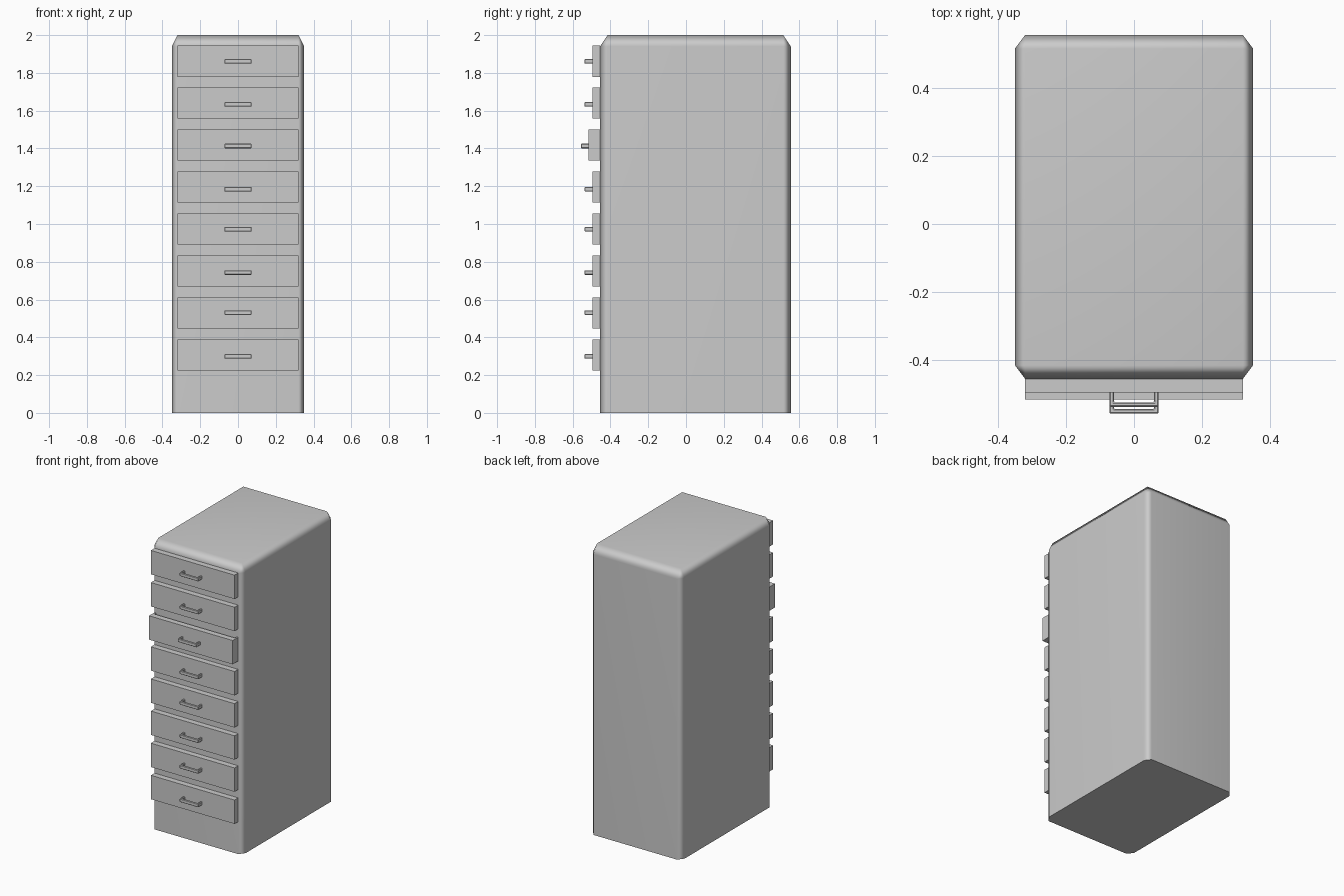
import bpy, bmesh
from mathutils import Vector

if "Cube" in bpy.data.objects:
    bpy.data.objects.remove(bpy.data.objects["Cube"])

FRONT = -0.455      # y of the cabinet's front face
PANEL = 0.04        # drawer front thickness


def finish(name, bm, smooth=False):
    bmesh.ops.recalc_face_normals(bm, faces=bm.faces)
    me = bpy.data.meshes.new(name)
    bm.to_mesh(me)
    bm.free()
    for p in me.polygons:
        p.use_smooth = smooth
    ob = bpy.data.objects.new(name, me)
    bpy.context.collection.objects.link(ob)
    return ob


def add_box(bm, lo, hi):
    lo, hi = Vector(lo), Vector(hi)
    verts = bmesh.ops.create_cube(bm, size=1)["verts"]
    bmesh.ops.scale(bm, vec=hi - lo, verts=verts)
    bmesh.ops.translate(bm, vec=(lo + hi) / 2, verts=verts)


# Cabinet body: chamfered on all edges except the bottom; the chamfer
# differs per axis, so bevel by 1 in a stretched space and scale back
dims = (0.70, 1.01, 2.0)
chamfer = (0.03, 0.04, 0.06)
bm = bmesh.new()
bmesh.ops.create_cube(bm, size=1)
bmesh.ops.scale(bm, vec=[d / c for d, c in zip(dims, chamfer)], verts=bm.verts)
edges = [e for e in bm.edges if max(v.co.z for v in e.verts) > 0]
bmesh.ops.bevel(bm, geom=edges, offset=1, segments=1, affect='EDGES', profile=0.5)
bmesh.ops.scale(bm, vec=chamfer, verts=bm.verts)
bmesh.ops.translate(bm, vec=(0, 0.05, 1), verts=bm.verts)
for e in bm.edges:
    if all(v.co.z < 0.001 for v in e.verts):
        e.smooth = False
body = finish("cabinet_body", bm, smooth=True)
wn = body.modifiers.new("weighted_normals", 'WEIGHTED_NORMAL')
wn.keep_sharp = True


def drawer(i, z, pull):
    w, h, t = 0.32, 0.0825, 0.012
    y0 = FRONT - PANEL - pull
    bm = bmesh.new()
    add_box(bm, (-w, y0, z - h), (w, y0 + PANEL, z + h))
    if pull:
        # open tray behind a drawer that is slightly pulled out
        y1, y2 = y0 + PANEL, FRONT + 0.02
        add_box(bm, (-w, y1, z - h), (w, y2, z - h + t))
        for x in (-w, w - t):
            add_box(bm, (x, y1, z - h), (x + t, y2, z + h))
    finish(f"drawer_{i}", bm)


def handle(i, z, pull):
    # U-shaped pull: outline in plan, extruded upwards, edges eased
    a, t, d, h = 0.072, 0.013, 0.042, 0.024
    y = FRONT - PANEL - pull
    outline = [(-a, 0), (-a, -d), (a, -d), (a, 0),
               (a - t, 0), (a - t, t - d), (t - a, t - d), (t - a, 0)]
    bm = bmesh.new()
    face = bm.faces.new([bm.verts.new((px, y + py, z - h / 2)) for px, py in outline])
    ext = bmesh.ops.extrude_face_region(bm, geom=[face])["geom"]
    bmesh.ops.translate(bm, vec=(0, 0, h),
                        verts=[g for g in ext if isinstance(g, bmesh.types.BMVert)])
    eased = [e for e in bm.edges if any(v.co.y < y - 0.001 for v in e.verts)]
    bmesh.ops.bevel(bm, geom=eased, offset=0.003, segments=1, affect='EDGES', profile=0.5)
    finish(f"drawer_handle_{i}", bm)


# Eight drawers from top to bottom; the third stands slightly open
handle_z = [1.861, 1.633, 1.413, 1.184, 0.972, 0.743, 0.531, 0.299]
for i, hz in enumerate(handle_z):
    pull = 0.02 if i == 2 else 0.0
    drawer(i + 1, 1.862 - i * 0.2222, pull)
    handle(i + 1, hz, pull)
